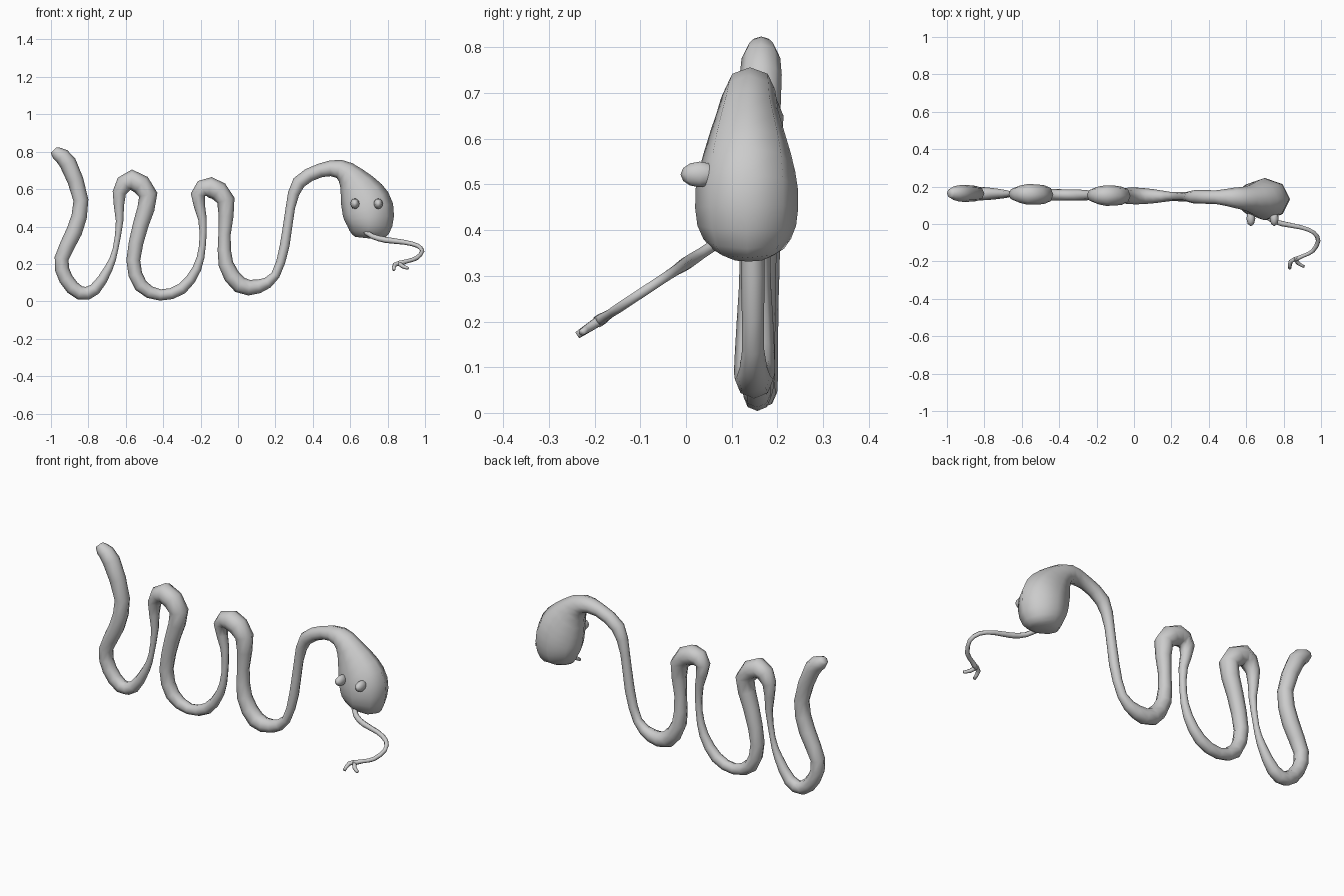
import bpy, bmesh
from math import sin, cos, pi
from mathutils import Vector

if "Cube" in bpy.data.objects:
    bpy.data.objects.remove(bpy.data.objects["Cube"])


def spline(rows, steps):
    """Catmull-Rom interpolation of rows of equal-length numbers."""
    out = []
    for i in range(len(rows) - 1):
        a, b, c, d = (rows[max(0, min(len(rows) - 1, i + k))] for k in (-1, 0, 1, 2))
        for s in range(steps):
            t = s / steps
            out.append([0.5 * (2*q + (r - p)*t + (2*p - 5*q + 4*r - s2)*t*t + (3*q - p - 3*r + s2)*t**3)
                        for p, q, r, s2 in zip(a, b, c, d)])
    out.append(list(rows[-1]))
    return out


def sweep(name, rows, sides, plane_normal):
    """Skin rings (x, y, z, radius in plane, radius across plane) along a planar path."""
    bm = bmesh.new()
    side = Vector(plane_normal).normalized()
    pts = [Vector(r[:3]) for r in rows]
    rings = []
    for i, r in enumerate(rows):
        tan = (pts[min(i + 1, len(pts) - 1)] - pts[max(i - 1, 0)]).normalized()
        nor = side.cross(tan).normalized()
        rings.append([bm.verts.new(pts[i] + nor * r[3] * cos(2*pi*k/sides) + side * r[4] * sin(2*pi*k/sides))
                      for k in range(sides)])
    for a, b in zip(rings, rings[1:]):
        for k in range(sides):
            j = (k + 1) % sides
            bm.faces.new((a[k], a[j], b[j], b[k]))
    bm.faces.new(rings[0])
    bm.faces.new(rings[-1])
    bmesh.ops.recalc_face_normals(bm, faces=bm.faces)
    me = bpy.data.meshes.new(name)
    bm.to_mesh(me)
    bm.free()
    for p in me.polygons:
        p.use_smooth = True
    ob = bpy.data.objects.new(name, me)
    bpy.context.collection.objects.link(ob)
    return ob


# Winding body from tail tip to neck: x, z, radius
body = [(-.985, .81, .02), (-.965, .79, .036), (-.91, .74, .046), (-.84, .54, .04), (-.875, .375, .043),
        (-.943, .23, .038), (-.92, .12, .038), (-.845, .045, .037), (-.765, .065, .032), (-.69, .18, .022),
        (-.655, .28, .015), (-.633, .43, .02), (-.635, .58, .036), (-.57, .65, .055), (-.48, .57, .05),
        (-.52, .41, .042), (-.56, .22, .037), (-.52, .085, .037), (-.415, .034, .03), (-.30, .068, .03),
        (-.22, .175, .024), (-.19, .30, .018), (-.19, .44, .023), (-.215, .57, .038), (-.15, .61, .055),
        (-.065, .54, .048), (-.072, .36, .033), (-.065, .2, .04), (.01, .088, .045), (.11, .08, .037),
        (.2, .14, .024), (.25, .30, .026), (.28, .5, .025), (.325, .635, .036), (.44, .70, .037)]
rows = [(x, .15 - .015 * x, z, r, r) for x, z, r in body]

# Neck and bulb head continue the same skin
rows += [(.54, .14, .708, .05, .055), (.605, .135, .66, .075, .067), (.66, .134, .57, .122, .095),
         (.695, .133, .49, .138, .112), (.70, .133, .41, .125, .108),
         (.69, .135, .36, .098, .08), (.687, .137, .338, .06, .04)]
sweep("snake_body_and_head", spline(rows, 2), 8, (0, 1, 0))

# Eyes
for x in (.625, .75):
    bpy.ops.mesh.primitive_uv_sphere_add(segments=8, ring_count=6, radius=1, location=(x, .03, .522))
    eye = bpy.context.object
    eye.name = "eye"
    eye.scale = (.024, .042, .028)
    bpy.ops.object.shade_smooth()


# Forked tongue lies in a tilted plane
def tongue_part(name, pts):
    rows = [(x, y, .327 + .66 * y, r, r) for x, y, r in pts]
    sweep(name, spline(rows, 2), 6, (0, .66, -1))


tongue_part("tongue", [(.67, .08, .014), (.72, .03, .014), (.79, .002, .016), (.89, -.017, .013),
                       (.96, -.045, .012), (.985, -.09, .012), (.955, -.145, .012),
                       (.905, -.17, .011), (.86, -.19, .015)])
tongue_part("tongue_fork_left", [(.875, -.182, .012), (.838, -.20, .012), (.833, -.238, .009)])
tongue_part("tongue_fork_right", [(.86, -.185, .012), (.88, -.212, .011), (.91, -.228, .008)])
